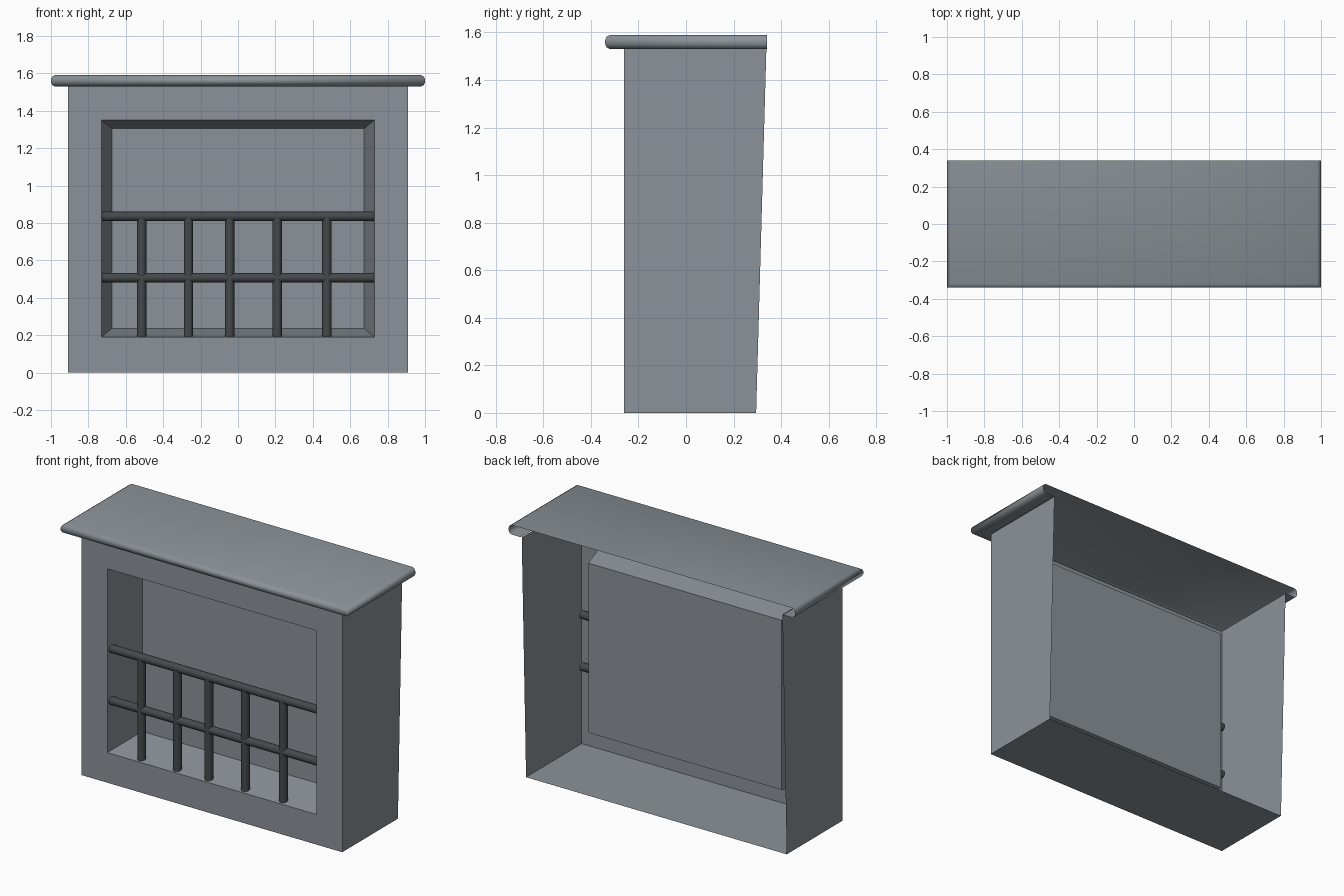
import bpy, math
from mathutils import Matrix

if "Cube" in bpy.data.objects:
    bpy.data.objects.remove(bpy.data.objects["Cube"])


def material(name, col):
    m = bpy.data.materials.new(name)
    m.diffuse_color = (*col, 1)
    m.use_nodes = True
    m.node_tree.nodes["Principled BSDF"].inputs["Base Color"].default_value = m.diffuse_color
    return m


STONE = material("blue grey stone", (0.26, 0.29, 0.315))
IRON = material("dark iron", (0.06, 0.067, 0.073))


def make(name, verts, faces, mat, smooth=False):
    me = bpy.data.meshes.new(name)
    me.from_pydata(verts, [], faces)
    me.materials.append(mat)
    for p in me.polygons:
        p.use_smooth = smooth
    ob = bpy.data.objects.new(name, me)
    bpy.context.collection.objects.link(ob)
    return ob


def ring(x, y0, y1, z0, z1):
    # rectangle seen from the front, counter-clockwise; y0 at bottom, y1 at top
    return [(-x, y0, z0), (x, y0, z0), (x, y1, z1), (-x, y1, z1)]


# Open-backed surround with a tapered firebox recess
rings = [ring(0.91, 0.295, 0.338, 0, 1.53),      # open back edge
         ring(0.91, -0.26, -0.26, 0, 1.53),      # front outline
         ring(0.73, -0.26, -0.26, 0.19, 1.35),   # opening
         ring(0.675, 0.01, 0.01, 0.235, 1.305)]  # firebox back
verts = [v for r in rings for v in r]
faces = []
for r in range(3):
    for i in range(4):
        if r == 0 and i == 2:   # the top is left open under the mantel
            continue
        a, b, j = r * 4, r * 4 + 4, (i + 1) % 4
        faces.append((a + i, a + j, b + j, b + i))
faces.append((12, 13, 14, 15))
make("fireplace_surround", verts, faces, STONE)

# Hollow mantel shelf: rounded edge swept round left, front and right sides
profile = [(0.085, 1.53), (0.02, 1.53), (0.006, 1.538), (0, 1.552),
           (0, 1.568), (0.006, 1.582), (0.02, 1.59)]
verts, faces = [], []
for o, z in profile:
    verts += [(-1 + o, 0.34, z), (-1 + o, -0.34 + o, z),
              (1 - o, -0.34 + o, z), (1 - o, 0.34, z)]
for k in range(len(profile) - 1):
    for i in range(3):
        a = k * 4 + i
        faces.append((a, a + 1, a + 5, a + 4))
t = (len(profile) - 1) * 4
faces.append((t, t + 1, t + 2, t + 3))
make("mantel_shelf", verts, faces, STONE, True)


def bar(name, centre, length, horizontal=False, r=0.025, n=12):
    verts = []
    for h in (-length / 2, length / 2):
        for i in range(n):
            a = 2 * math.pi * i / n
            verts.append((r * math.cos(a), r * math.sin(a), h))
    faces = [(i, (i + 1) % n, n + (i + 1) % n, n + i) for i in range(n)]
    faces += [tuple(reversed(range(n))), tuple(range(n, 2 * n))]
    ob = make(name, verts, faces, IRON)
    for p in ob.data.polygons:
        p.use_smooth = len(p.vertices) == 4
    m = Matrix.Translation(centre)
    if horizontal:
        m = m @ Matrix.Rotation(math.pi / 2, 4, 'Y')
    ob.data.transform(m)


# Fire guard bars
for i, z in enumerate((0.507, 0.835)):
    bar(f"guard_rail_{i}", (0, -0.225, z), 1.77, True)
for i, x in enumerate((-0.515, -0.265, -0.045, 0.21, 0.475)):
    bar(f"guard_upright_{i}", (x, -0.225, 0.5), 0.66)
